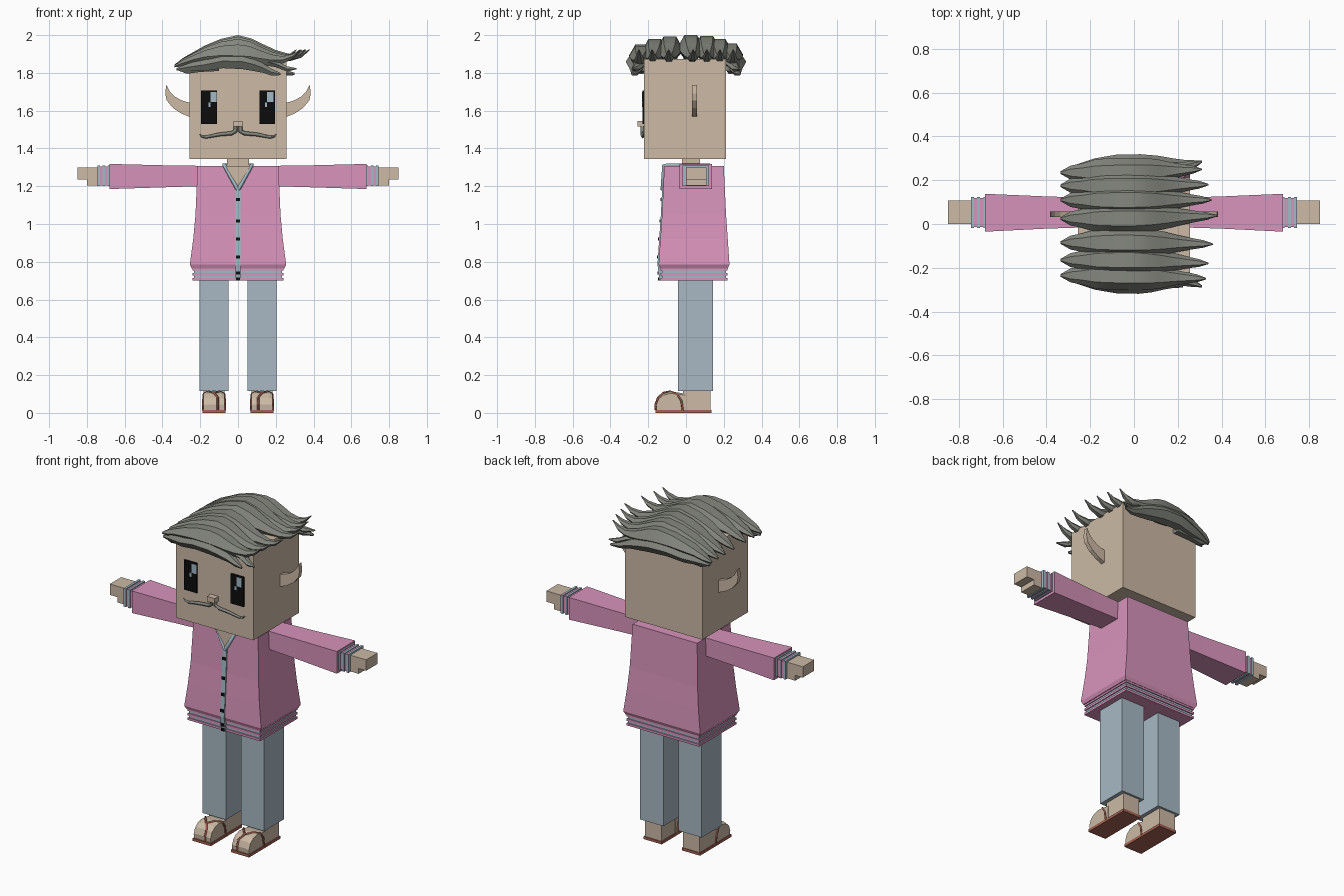
import bpy, bmesh, math
from mathutils import Vector

cube = bpy.data.objects.get("Cube")
if cube:
    bpy.data.objects.remove(cube, do_unlink=True)


def material(name, r, g, b):
    lin = [((c / 255 + 0.055) / 1.055) ** 2.4 if c > 10 else c / 3295 for c in (r, g, b)] + [1]
    m = bpy.data.materials.new(name)
    m.use_nodes = True
    m.diffuse_color = lin
    m.node_tree.nodes["Principled BSDF"].inputs["Base Color"].default_value = lin
    return m


SKIN = material("skin", 204, 186, 165)
PINK = material("pink knit", 216, 147, 187)
BLUE = material("trim blue", 162, 186, 198)
DENIM = material("trouser blue", 168, 185, 196)
HAIR = material("grey hair", 132, 135, 126)
BLACK = material("black", 12, 12, 12)
SOLE = material("sandal brown", 165, 98, 82)


def loft(name, rings, mat, smooth=False):
    """Skin a list of rings and cap both ends."""
    bm = bmesh.new()
    rows = [[bm.verts.new(p) for p in ring] for ring in rings]
    n = len(rows[0])
    for a, b in zip(rows, rows[1:]):
        for i in range(n):
            bm.faces.new((a[i], a[(i + 1) % n], b[(i + 1) % n], b[i]))
    bm.faces.new(rows[0])
    bm.faces.new(rows[-1])
    bmesh.ops.recalc_face_normals(bm, faces=bm.faces)
    me = bpy.data.meshes.new(name)
    bm.to_mesh(me)
    bm.free()
    me.materials.append(mat)
    ob = bpy.data.objects.new(name, me)
    bpy.context.collection.objects.link(ob)
    if smooth:
        bpy.ops.object.select_all(action='DESELECT')
        ob.select_set(True)
        bpy.context.view_layer.objects.active = ob
        bpy.ops.object.shade_smooth_by_angle(angle=math.radians(35))
    return ob


def rect_z(z, x0, x1, y0, y1):
    return [(x0, y0, z), (x1, y0, z), (x1, y1, z), (x0, y1, z)]


def rect_x(x, y0, y1, z0, z1):
    return [(x, y0, z0), (x, y1, z0), (x, y1, z1), (x, y0, z1)]


def box(name, x0, x1, y0, y1, z0, z1, mat):
    return loft(name, [rect_z(z, x0, x1, y0, y1) for z in (z0, z1)], mat)


def tube(name, pts, mat, r):
    """Square-section strip along points, each with an optional radius factor."""
    cu = bpy.data.curves.new(name, 'CURVE')
    cu.dimensions = '3D'
    cu.bevel_depth = r
    cu.bevel_resolution = 0
    cu.use_fill_caps = True
    sp = cu.splines.new('POLY')
    sp.points.add(len(pts) - 1)
    for p, q in zip(sp.points, pts):
        p.co = (*q[:3], 1)
        p.radius = q[3] if len(q) > 3 else 1
    cu.materials.append(mat)
    ob = bpy.data.objects.new(name, cu)
    bpy.context.collection.objects.link(ob)


# Head and neck
box("head", -.257, .257, -.222, .212, 1.343, 1.873, SKIN)
box("neck", -.057, .057, -.02, .075, 1.28, 1.36, SKIN)
box("nose", -.025, .025, -.257, -.215, 1.515, 1.545, SKIN)

# Eyes with two highlights each
for side, x0, hx in (("right", -.196, -.146), ("left", .113, .153)):
    box(side + "_eye", x0, x0 + .084, -.231, -.222, 1.53, 1.708, BLACK)
    box(side + "_eye_shine", hx, hx + .034, -.234, -.23, 1.645, 1.7, BLUE)
    box(side + "_eye_glint", hx - .011, hx, -.234, -.23, 1.62, 1.643, BLUE)

# Torso with a gently flared hem
TORSO = [(.765, .245, -.137, .221), (.785, .255, -.145, .23), (.92, .237, -.136, .221),
         (1.05, .225, -.127, .212), (1.306, .214, -.115, .2)]
loft("sweater_body", [rect_z(z, -w, w, a, b) for z, w, a, b in TORSO], PINK)
for i in range(5):
    z, g = .7 + .0135 * i, .006 * (i % 2)
    box(f"hem_rib_{i}", -.24 + g, .24 - g, -.134 + g, .219 - g, z, z + .0135,
        BLUE if i % 2 else PINK)

# Neckline, front band and buttons
FRONT = [(.7, -.14), (.785, -.151), (.92, -.142), (1.05, -.133), (1.19, -.126)]
loft("front_band", [rect_z(z, -.014, .014, y, y + .04) for z, y in FRONT], BLUE)
NECKLINE = [(0, 1.18), (.066, 1.308), (-.066, 1.308)]
loft("neckline_skin", [[(x, y, z) for x, z in NECKLINE] for y in (-.125, -.113)], SKIN)
for s in (-1, 1):
    tube("collar_trim", [(0, -.124, 1.18), (s * .07, -.117, 1.308), (s * .075, -.1, 1.312),
                         (s * .075, .1, 1.312), (0, .12, 1.312)], BLUE, .011)
for z in (1.13, 1.015, .92, .825, .74, .71):
    y = next(a[1] + (b[1] - a[1]) * (z - a[0]) / (b[0] - a[0])
             for a, b in zip(FRONT, FRONT[1:]) if a[0] <= z <= b[0])
    box("button", -.01, .01, y - .006, y + .01, z - .008, z + .008, BLACK)

# Shoe outline (y, z) and ear outline (x, z)
TOE = [(-.155, .012), (-.158, .045), (-.145, .08), (-.12, .102), (-.085, .112),
       (-.04, .108), (0, .1), (0, .012)]
EAR = [(.25, 1.565), (.3, 1.585), (.345, 1.615), (.378, 1.655), (.385, 1.69), (.38, 1.737),
       (.36, 1.7), (.335, 1.675), (.3, 1.655), (.25, 1.64)]

for side, s in (("right", -1), ("left", 1)):
    # Ear
    loft(side + "_ear", [[(s * x, y, z) for x, z in EAR] for y in (.032, .058)], SKIN)
    # Half of the moustache
    tube(side + "_moustache", [(s * .013, -.231, 1.518), (s * .013, -.231, 1.492),
                               (s * .035, -.231, 1.48), (s * .1, -.231, 1.474, .9),
                               (s * .17, -.229, 1.46, .7), (s * .19, -.227, 1.463, .5),
                               (s * .203, -.226, 1.475, .2)], HAIR, .011)
    # Arm: sleeve, ribbed cuff, hand
    loft(side + "_sleeve", [rect_x(s * .2, -.015, .12, 1.2, 1.308),
                            rect_x(s * .4, -.021, .126, 1.194, 1.311),
                            rect_x(s * .68, -.035, .138, 1.185, 1.318)], PINK)
    for i in range(5):
        x, g = .675 + .014 * i, .005 * (i % 2)
        loft(side + "_cuff_rib", [rect_x(s * t, -.018 + g, .123 - g, 1.2 + g, 1.31 - g)
                                  for t in (x, x + .014)], PINK if i % 2 else BLUE)
    loft(side + "_hand", [rect_x(s * t, 0, .108, 1.235, 1.3) for t in (.74, .85)], SKIN)
    loft(side + "_fingers", [rect_x(s * t, 0, .108, 1.203, 1.235) for t in (.74, .8)], SKIN)
    # Leg, foot and sandal
    c = s * .127
    box(side + "_trouser_leg", c - .077, c + .077, -.043, .143, .117, .72, DENIM)
    box(side + "_heel", c - .055, c + .055, -.015, .13, .012, .12, SKIN)
    loft(side + "_toes", [[(c + h, y, z if abs(h) < .05 else z * .92) for y, z in TOE]
                          for h in (-.056, -.04, .04, .056)], SKIN)
    box(side + "_sole", c - .06, c + .06, -.162, .134, 0, .016, SOLE)
    tube(side + "_toe_thong", [(c - s * .02, -.16, .015), (c - s * .02, -.161, .045),
                               (c - s * .02, -.147, .082), (c, -.118, .106)], SOLE, .006)
    for k in (-1, 1):
        tube(side + "_strap", [(c, -.118, .106), (c + k * .03, -.085, .113),
                               (c + k * .054, -.05, .102), (c + k * .058, -.025, .065),
                               (c + k * .058, -.017, .012)], SOLE, .006)


# Hair locks: hexagonal sections swept sideways over the head
def lock(name, stations):
    """Stations are (x, y, top z, thickness, half width)."""
    rings = []
    for x, y, z, t, w in stations:
        ring = []
        for i in range(6):
            a = math.tau * i / 6
            ring.append((x, y + w * math.cos(a), z - t / 2 + t / 2 * math.sin(a) / .866))
        rings.append(ring)
    loft(name, rings, HAIR, True)


# x, top z, thickness, width factor
SWEEP = [(-.335, 1.845, .012, .1), (-.29, 1.88, .035, .5), (-.24, 1.908, .045, .65),
         (-.175, 1.945, .07, .95), (-.09, 1.98, .1, 1.05), (0, 2, .12, 1.05),
         (.07, 1.982, .11, 1), (.135, 1.95, .085, .85), (.2, 1.92, .06, .62),
         (.27, 1.9, .038, .42), (.33, 1.905, .025, .27), (.375, 1.925, .005, .05)]
# centre y, right tip y, right reach, lowering
ROWS = [(-.235, -.25, .33, .05), (-.165, -.18, .34, .02), (-.085, -.092, .36, .008),
        (.025, .038, .38, 0), (.11, .11, .355, .005), (.175, .18, .34, .02),
        (.235, .25, .31, .045)]
for i, (yc, yt, reach, low) in enumerate(ROWS):
    pts = []
    for x, z, t, w in SWEEP:
        f = max(x, 0) / .375
        pts.append((x * reach / .375 if x > 0 else x, yc + (yt - yc) * f,
                    z - low * (1 - min(abs(x) / .36, 1)), t, w * .064))
    lock(f"hair_lock_{i}", pts)

# Lower locks along the front and back of the head
FRINGE = [(-.325, .24, 1.825, .012, .008), (-.27, .245, 1.85, .04, .025),
          (-.18, .255, 1.875, .065, .045), (-.08, .264, 1.9, .075, .053),
          (.03, .266, 1.9, .08, .053), (.11, .262, 1.88, .07, .05),
          (.18, .262, 1.85, .05, .038), (.24, .27, 1.82, .035, .022),
          (.3, .285, 1.8, .012, .006)]
for name, s, reach in (("front", -1, .75), ("back", 1, 1)):
    lock(name + "_fringe", [(x * reach if x > 0 else x, s * y, z, t, w)
                            for x, y, z, t, w in FRINGE])
    # Short tufts curling out at each end
    lock(name + "_tuft", [(.12, s * .235, 1.885, .04, .04), (.2, s * .245, 1.865, .035, .035),
                          (.26, s * .265, 1.835, .028, .022), (.31, s * .285, 1.825, .006, .005)])
    lock(name + "_side_tuft", [(-.1, s * .235, 1.86, .05, .035), (-.2, s * .235, 1.85, .045, .03),
                               (-.27, s * .235, 1.825, .03, .02), (-.32, s * .24, 1.82, .006, .005)])
